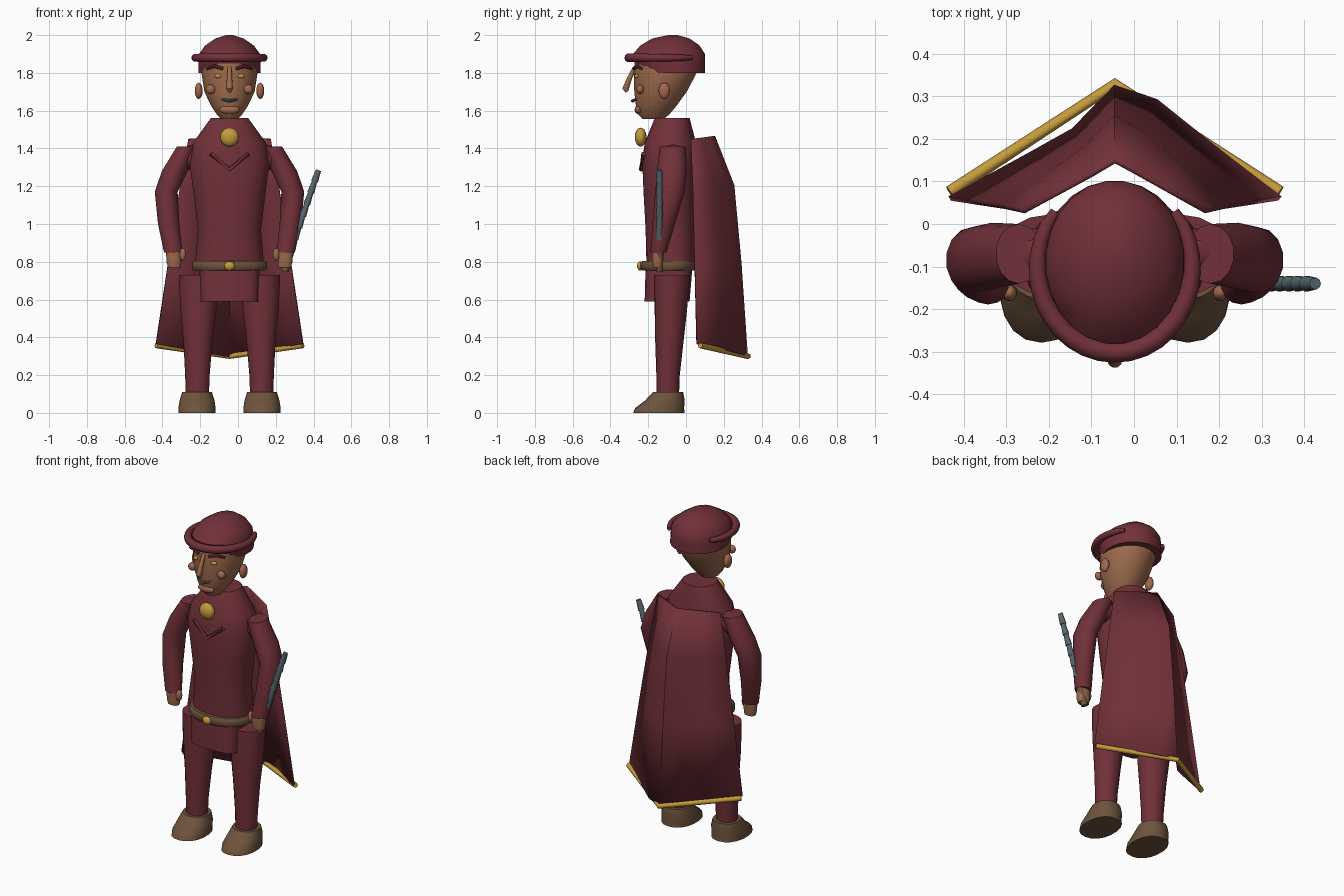
import bpy, bmesh, math
from mathutils import Vector, Matrix

CX = -0.045  # body centre line


def mat(name, rgb):
    m = bpy.data.materials.new(name)
    m.diffuse_color = (*rgb, 1)
    return m


MAROON = mat("maroon cloth", (0.165, 0.030, 0.040))
SKIN = mat("skin", (0.34, 0.145, 0.075))
BLUSH = mat("warm skin", (0.36, 0.14, 0.078))
GOLD = mat("gold", (0.56, 0.33, 0.045))
LEATHER = mat("brown leather", (0.155, 0.088, 0.046))
STEEL = mat("grey steel", (0.095, 0.135, 0.155))


def finish(name, bm, material, angle=42):
    bmesh.ops.recalc_face_normals(bm, faces=bm.faces)
    me = bpy.data.meshes.new(name)
    bm.to_mesh(me)
    bm.free()
    me.materials.append(material)
    me.polygons.foreach_set("use_smooth", [True] * len(me.polygons))
    me.set_sharp_from_angle(angle=math.radians(angle))
    ob = bpy.data.objects.new(name, me)
    bpy.context.collection.objects.link(ob)
    return ob


def skin_rings(name, rings, material, angle=42):
    """Bridge closed rings of points and cap both ends."""
    bm = bmesh.new()
    vs = [[bm.verts.new(p) for p in r] for r in rings]
    n = len(vs[0])
    for a, b in zip(vs, vs[1:]):
        for i in range(n):
            bm.faces.new((a[i], a[(i + 1) % n], b[(i + 1) % n], b[i]))
    bm.faces.new(vs[0])
    bm.faces.new(vs[-1])
    return finish(name, bm, material, angle)


def loft(name, sections, material, n=20, power=1.0, angle=42):
    """Sections: z, centre x offset, centre y, half width, half depth."""
    def sp(v):
        return math.copysign(abs(v) ** power, v)
    rings = []
    for z, x, y, rx, ry in sections:
        ts = [2 * math.pi * (i + 0.5) / n for i in range(n)]
        rings.append([(CX + x + rx * sp(math.cos(t)), y + ry * sp(math.sin(t)), z) for t in ts])
    return skin_rings(name, rings, material, angle)


def tube(name, pts, radii, material, n=10):
    """Round bar through points; x is relative to the centre line."""
    pts = [Vector(p) + Vector((CX, 0, 0)) for p in pts]
    rings = []
    for i, p in enumerate(pts):
        d = (pts[min(i + 1, len(pts) - 1)] - pts[max(i - 1, 0)]).normalized()
        ref = Vector((0, 1, 0)) if abs(d.y) < 0.7 and abs(d.z) > 0.5 else Vector((0, 0, 1))
        u = d.cross(ref).normalized()
        w = d.cross(u)
        ts = [2 * math.pi * k / n for k in range(n)]
        rings.append([p + radii[i] * (u * math.cos(t) + w * math.sin(t)) for t in ts])
    return skin_rings(name, rings, material)


def ball(name, c, r, material):
    bm = bmesh.new()
    m = Matrix.Translation((CX + c[0], c[1], c[2])) @ Matrix.Diagonal((*r, 1))
    bmesh.ops.create_uvsphere(bm, u_segments=16, v_segments=10, radius=1, matrix=m)
    return finish(name, bm, material)


# Torso, skirt and belt
loft("torso", [(0.77, 0, -0.08, 0.185, 0.13), (0.97, 0, -0.08, 0.168, 0.135),
               (1.15, 0, -0.085, 0.19, 0.14), (1.33, 0, -0.088, 0.215, 0.145),
               (1.43, 0, -0.083, 0.195, 0.137), (1.56, 0, -0.073, 0.1, 0.093)], MAROON, 24, 0.9)
loft("tunic_skirt", [(0.59, 0, -0.1, 0.155, 0.12), (0.77, 0, -0.09, 0.16, 0.125)], MAROON, 16, 0.45)
loft("belt", [(0.755, 0, -0.093, 0.192, 0.14), (0.765, 0, -0.093, 0.2, 0.148),
              (0.795, 0, -0.093, 0.2, 0.148), (0.805, 0, -0.093, 0.192, 0.14)], LEATHER, 28, 0.95)
ball("belt_buckle", (0, -0.243, 0.778), (0.028, 0.016, 0.024), GOLD)
ball("medallion", (0, -0.24, 1.46), (0.049, 0.031, 0.05), GOLD)
tube("chest_chevron", [(-0.1, -0.225, 1.372), (0, -0.237, 1.29), (0.1, -0.225, 1.372)],
     [0.012] * 3, MAROON)

# Limbs on both sides
for s, side in ((-1, "right"), (1, "left")):
    loft(side + "_leg", [(0.09, s * 0.17, -0.097, 0.062, 0.06), (0.2, s * 0.17, -0.095, 0.066, 0.062),
                         (0.38, s * 0.167, -0.088, 0.078, 0.075), (0.55, s * 0.165, -0.08, 0.097, 0.086),
                         (0.73, s * 0.162, -0.073, 0.108, 0.094)], MAROON, 18)
    loft(side + "_boot", [(0, s * 0.172, -0.143, 0.1, 0.136), (0.025, s * 0.172, -0.14, 0.1, 0.13),
                          (0.065, s * 0.172, -0.112, 0.094, 0.105),
                          (0.11, s * 0.172, -0.095, 0.08, 0.08)], LEATHER, 18, 0.9)
    loft(side + "_arm", [(0.85, s * 0.298, -0.146, 0.05, 0.043), (1.0, s * 0.322, -0.118, 0.058, 0.06),
                         (1.17, s * 0.335, -0.085, 0.062, 0.078), (1.28, s * 0.29, -0.075, 0.07, 0.078),
                         (1.41, s * 0.225, -0.07, 0.055, 0.07)], MAROON, 14)
    # Upper sleeve joining the torso
    tube(side + "_shoulder", [(s * 0.27, -0.07, 1.33), (s * 0.16, -0.07, 1.37)], [0.06, 0.06], MAROON, 12)
    loft(side + "_hand", [(0.77, s * 0.292, -0.15, 0.034, 0.025), (0.8, s * 0.295, -0.15, 0.04, 0.03),
                          (0.86, s * 0.295, -0.148, 0.042, 0.033)], SKIN, 12, 0.8)
    ball(side + "_thumb", (s * 0.248, -0.162, 0.838), (0.018, 0.019, 0.034), BLUSH)

# Baton of stepped segments
a, b = Vector((0.325, -0.14, 0.86)), Vector((0.471, -0.14, 1.285))
for i in range(7):
    tube("baton_segment", [a.lerp(b, i / 7), a.lerp(b, (i + 1) / 7)], [0.019, 0.014], STEEL)
tube("baton_handle", [(0.293, -0.14, 0.75), (0.325, -0.14, 0.86)], [0.02, 0.02], LEATHER)

# Head
loft("head", [(1.555, 0, -0.175, 0.045, 0.055), (1.58, 0, -0.17, 0.068, 0.083),
              (1.625, 0, -0.158, 0.098, 0.108), (1.7, 0, -0.135, 0.134, 0.14),
              (1.8, 0, -0.11, 0.15, 0.168), (1.88, 0, -0.1, 0.15, 0.17)], SKIN, 24)
tube("nose", [(0, -0.27, 1.83), (0, -0.3, 1.77), (0, -0.32, 1.715), (0, -0.312, 1.7)],
     [0.011, 0.014, 0.018, 0.01], SKIN)
tube("mouth", [(-0.042, -0.262, 1.66), (0, -0.283, 1.652), (0.042, -0.262, 1.66)],
     [0.006, 0.009, 0.006], STEEL, 8)
ball("chin", (0, -0.25, 1.605), (0.055, 0.022, 0.024), BLUSH)
for s, side in ((-1, "right"), (1, "left")):
    ball(side + "_ear", (s * 0.163, -0.115, 1.705), (0.021, 0.03, 0.043), BLUSH)
    ball(side + "_cheek", (s * 0.1, -0.243, 1.713), (0.026, 0.02, 0.025), BLUSH)
    ball(side + "_eye", (s * 0.06, -0.26, 1.783), (0.02, 0.013, 0.011), GOLD)
    tube(side + "_brow", [(s * 0.035, -0.275, 1.823), (s * 0.08, -0.262, 1.836), (s * 0.12, -0.235, 1.822)],
         [0.009, 0.01, 0.007], MAROON, 8)

# Cap with a rolled brim around the front
loft("cap", [(1.8, 0, -0.07, 0.165, 0.172), (1.845, 0, -0.085, 0.166, 0.187),
             (1.9, 0, -0.09, 0.163, 0.192), (1.945, 0, -0.085, 0.13, 0.158),
             (1.982, 0, -0.08, 0.075, 0.1), (2.0, 0, -0.07, 0.02, 0.025)], MAROON, 24)
arc = [math.radians(140 + 260 * i / 24) for i in range(25)]
tube("cap_brim", [(0.182 * math.cos(t), -0.1 + 0.202 * math.sin(t), 1.88) for t in arc],
     [0.012 + 0.012 * math.sin(math.pi * i / 24) ** 0.5 for i in range(25)], MAROON)

# Cape: folded sheet widening to a pointed hem
cols = [-1, -0.55, -0.25, 0, 0.25, 0.55, 1]
hem_y = [0.06, 0.155, 0.22, 0.322, 0.288, 0.195, 0.06]
rows = [(1.45, 0.215, 0.03, 0.148, 0.1), (1.19, 0.26, 0.04, 0.25, 0.6),
        (0.78, 0.325, 0.05, 0.288, 0.8), (0.33, 0.388, 0.06, 0.322, 1.0)]
bm = bmesh.new()
grid = []
for z, half, edge, apex, fold in rows:
    line = []
    for c, hy in zip(cols, hem_y):
        k = (hy - 0.06) / 0.262
        f = (1 - abs(c)) * (1 - fold) + k * fold
        drop = (0.5 - abs(c)) * 0.07 if z < 0.5 else -0.015 * (1 - abs(c))
        line.append(bm.verts.new((CX + half * c, edge + (apex - edge) * f, z - drop)))
    grid.append(line)
for p, q in zip(grid, grid[1:]):
    for i in range(len(cols) - 1):
        bm.faces.new((p[i], p[i + 1], q[i + 1], q[i]))
cape = finish("cape", bm, MAROON, 50)
mod = cape.modifiers.new("thickness", "SOLIDIFY")
mod.thickness = 0.012
mod.offset = 0
tube("cape_hem", [(-0.388, 0.075, 0.357), (0, 0.328, 0.3), (0.388, 0.075, 0.357)],
     [0.015] * 3, GOLD)
